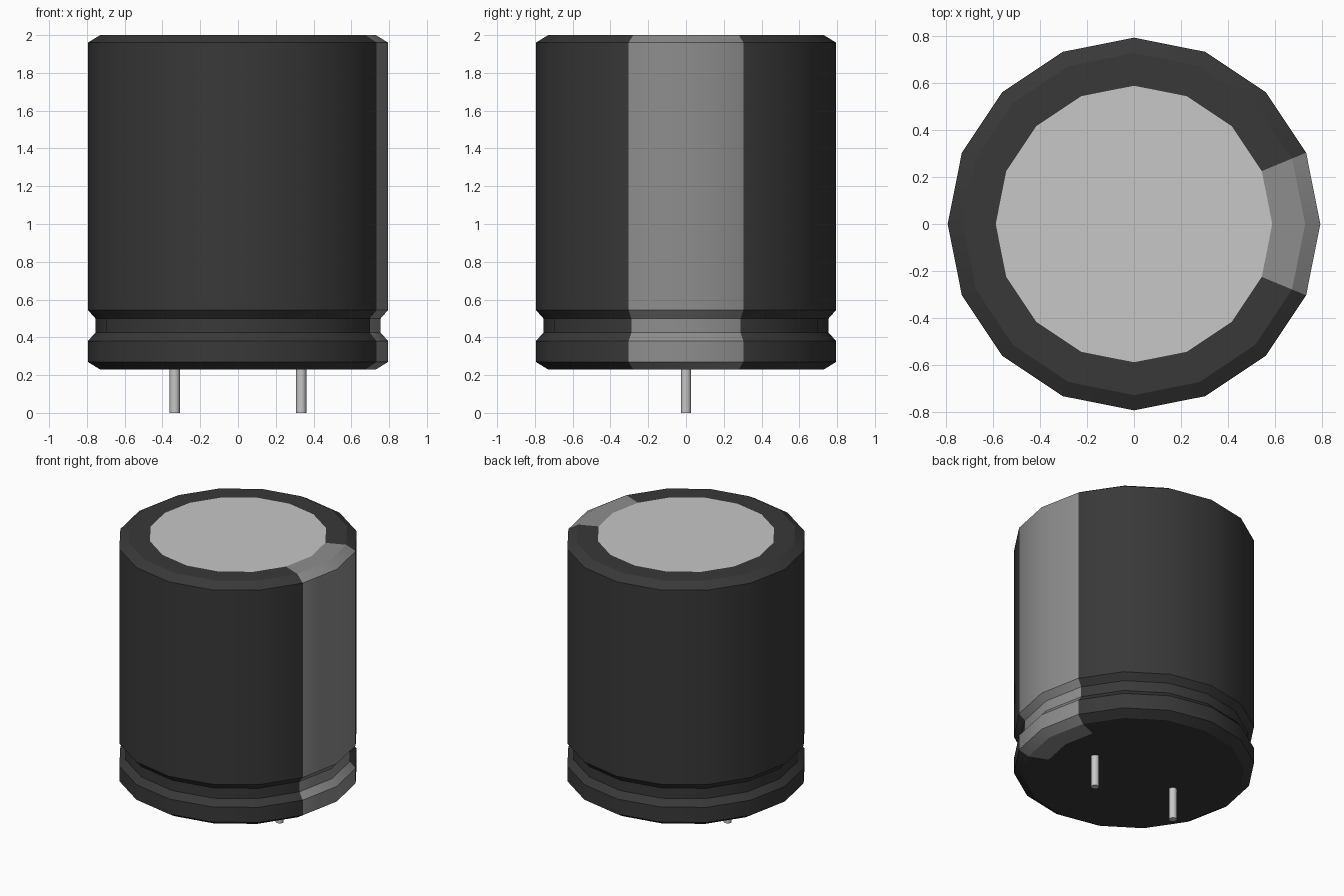
import bpy, bmesh, math

cube = bpy.data.objects.get("Cube")
if cube:
    bpy.data.objects.remove(cube, do_unlink=True)


def material(name, value):
    mat = bpy.data.materials.new(name)
    mat.use_nodes = True
    colour = (value, value, value, 1)
    mat.diffuse_color = colour
    mat.node_tree.nodes["Principled BSDF"].inputs["Base Color"].default_value = colour
    return mat


sleeve_black = material("sleeve black", 0.04)
stripe_grey = material("stripe grey", 0.27)
metal_grey = material("metal light grey", 0.57)


def lathe(name, profile, sides, mats, location=(0, 0, 0)):
    """Spin a bottom-to-top (radius, z) profile and close both ends."""
    bm = bmesh.new()
    rings = []
    for r, z in profile:
        angles = [math.tau * i / sides for i in range(sides)]
        rings.append([bm.verts.new((r * math.cos(a), r * math.sin(a), z)) for a in angles])
    for low, high in zip(rings, rings[1:]):
        for i in range(sides):
            j = (i + 1) % sides
            bm.faces.new((low[i], low[j], high[j], high[i]))
    bm.faces.new(rings[0][::-1])
    bm.faces.new(rings[-1])
    mesh = bpy.data.meshes.new(name)
    bm.to_mesh(mesh)
    bm.free()
    for mat in mats:
        mesh.materials.append(mat)
    mesh.shade_smooth()
    obj = bpy.data.objects.new(name, mesh)
    obj.location = location
    bpy.context.collection.objects.link(obj)
    return obj


# Sleeved can with bevelled rims and a crimped groove
SIDES = 16
can_profile = [(0.59, 0.23), (0.73, 0.23), (0.795, 0.27), (0.795, 0.38),
               (0.755, 0.425), (0.755, 0.50), (0.795, 0.545),
               (0.795, 1.96), (0.73, 2.0), (0.59, 2.0)]
can = lathe("can_body", can_profile, SIDES, [sleeve_black, stripe_grey, metal_grey])
can.data.set_sharp_from_angle(angle=math.radians(30))

# Polarity stripe on the +x side, bare metal disc on top
for face in can.data.polygons:
    x, y, z = face.center
    if math.hypot(x, y) > 0.1:
        if abs(math.atan2(y, x)) < math.tau / SIDES:
            face.material_index = 1
    elif z > 1:
        face.material_index = 2

# Two wire leads
for side, x in (("left", 0.335), ("right", -0.335)):
    lead = lathe(side + "_lead", [(0.027, 0), (0.027, 0.24)], 12, [metal_grey], (x, 0, 0))
    lead.data.set_sharp_from_angle(angle=math.radians(40))
